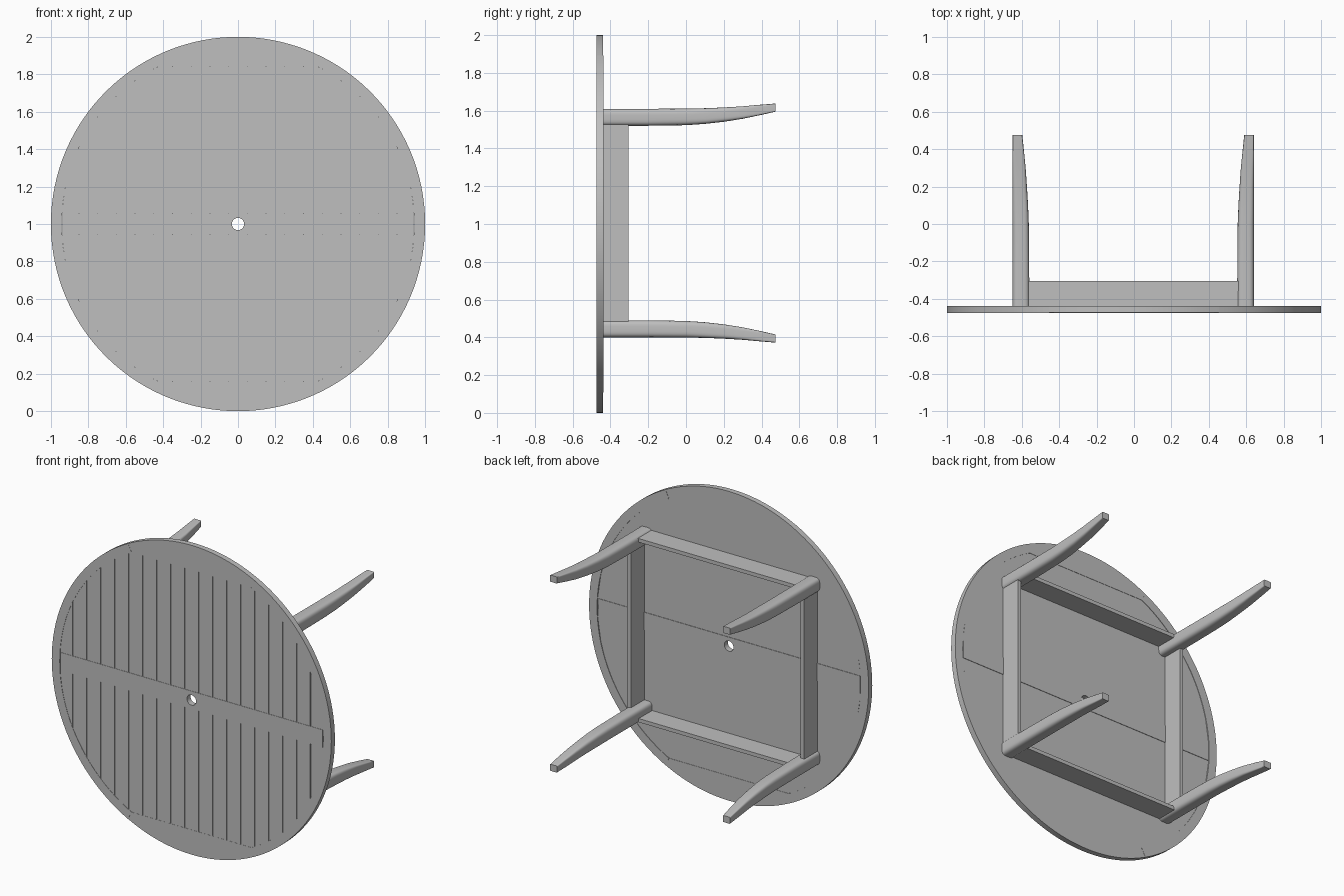
import bpy, bmesh
from math import sin, cos, pi, sqrt, asin, copysign

cube = bpy.data.objects.get("Cube")
if cube:
    bpy.data.objects.remove(cube, do_unlink=True)

grey = bpy.data.materials.new("matte_grey")
grey.use_nodes = True
COLOUR = (0.52, 0.52, 0.52, 1)
grey.diffuse_color = COLOUR
grey.node_tree.nodes["Principled BSDF"].inputs["Base Color"].default_value = COLOUR

FRONT, BACK = -0.475, -0.438      # faces of the table top
INNER, CHORD = 0.943, 0.84        # inside edge of the frame: circle cut by chords
SLAT = 0.0575                     # half width of the middle slat
MID = 1.0                         # height of the centre


def finish(obj, smooth=True):
    obj.data.materials.append(grey)
    bpy.ops.object.select_all(action='DESELECT')
    obj.select_set(True)
    bpy.context.view_layer.objects.active = obj
    if smooth:
        bpy.ops.object.shade_smooth_by_angle(angle=0.6)


def sheet(name, loops, y0, y1):
    """Flat board from (x, z) outlines; further outlines become holes."""
    curve = bpy.data.curves.new(name, 'CURVE')
    curve.dimensions, curve.fill_mode = '2D', 'BOTH'
    curve.extrude = (y1 - y0) / 2
    for loop in loops:
        spline = curve.splines.new('POLY')
        spline.points.add(len(loop) - 1)
        spline.use_cyclic_u = True
        for p, (x, z) in zip(spline.points, loop):
            p.co = (x, z, 0, 1)
    obj = bpy.data.objects.new(name, curve)
    bpy.context.collection.objects.link(obj)
    obj.location = (0, (y0 + y1) / 2, MID)
    obj.rotation_euler = (pi / 2, 0, 0)
    bpy.ops.object.select_all(action='DESELECT')
    obj.select_set(True)
    bpy.context.view_layer.objects.active = obj
    bpy.ops.object.convert(target='MESH')
    finish(bpy.context.view_layer.objects.active)


def box(name, lo, hi):
    bm = bmesh.new()
    bmesh.ops.create_cube(bm, size=1)
    for v in bm.verts:
        v.co = [(a + b) / 2 + c * (b - a) for a, b, c in zip(lo, hi, v.co)]
    mesh = bpy.data.meshes.new(name)
    bm.to_mesh(mesh)
    bm.free()
    obj = bpy.data.objects.new(name, mesh)
    bpy.context.collection.objects.link(obj)
    finish(obj, False)


def arc(r, a, b, n):
    return [(r * cos(a + (b - a) * i / n), r * sin(a + (b - a) * i / n))
            for i in range(n + 1)]


def edge(x):
    return min(CHORD, sqrt(max(INNER ** 2 - x * x, 0)))


def strip(a, b, sign, n):
    """Outline between the slat and the frame, from x = a to x = b."""
    xs = [a + (b - a) * i / n for i in range(n + 1)]
    return [(a, sign * SLAT), (b, sign * SLAT)] + [(x, sign * edge(x)) for x in reversed(xs)]


# Round frame: side arcs and top and bottom segments
corner = asin(CHORD / INNER)
for name, turn in (("left", 0), ("right", pi)):
    outline = arc(1, turn - corner, turn + corner, 44) + arc(INNER, turn + corner, turn - corner, 44)
    sheet("frame_" + name, [outline], FRONT, BACK)
for name, turn in (("top", 0), ("bottom", pi)):
    a, b = turn + corner, turn + pi - corner
    outline = arc(1, a, b, 20) + arc(INNER, b, a, 1)
    sheet("frame_" + name, [outline], FRONT + 0.001, BACK - 0.001)

# Middle slat with the round hole
half = INNER - 0.005
slat = [(-half, -SLAT), (half, -SLAT), (half, SLAT), (-half, SLAT)]
sheet("middle_slat", [slat, arc(0.033, 0, 2 * pi * 31 / 32, 31)], FRONT, BACK)

# Planks with narrow grooves over a closed backing
GAP = 0.002
limit = sqrt(INNER ** 2 - SLAT ** 2)
cuts = [-limit] + [-0.85 + 0.1 * i for i in range(18)] + [limit]
for label, sign in (("upper", 1), ("lower", -1)):
    sheet(label + "_backing", [strip(-limit, limit, sign, 80)], FRONT + 0.01, BACK - 0.003)
    for i, (a, b) in enumerate(zip(cuts, cuts[1:])):
        sheet(f"{label}_plank_{i + 1}", [strip(a + GAP, b - GAP, sign, 8)],
              FRONT + 0.002, FRONT + 0.01)

# Apron rails between the legs
RAIL_BACK = -0.305
for sx, name in ((1, "left"), (-1, "right")):
    xs = sorted((sx * 0.607, sx * 0.631))
    box(name + "_apron", (xs[0], BACK - 0.004, 0.48), (xs[1], RAIL_BACK, 1.53))
for sz, name in ((1, "top"), (-1, "bottom")):
    zs = sorted((1.005 + sz * 0.57, 1.005 + sz * 0.594))
    box(name + "_apron", (-0.565, BACK - 0.004, zs[0]), (0.56, RAIL_BACK, zs[1]))

# Curved tapering legs: y, inner x, inner and outer z offset, squareness
STATIONS = [(-0.442, 0.555, 0.515, 0.605, 3.5), (-0.2, 0.556, 0.515, 0.605, 3.5),
            (0, 0.558, 0.518, 0.606, 3.5), (0.1, 0.562, 0.525, 0.608, 4),
            (0.2, 0.568, 0.536, 0.612, 4), (0.3, 0.575, 0.552, 0.618, 5),
            (0.4, 0.585, 0.573, 0.627, 7), (0.475, 0.593, 0.590, 0.633, 10)]
SIDES = 32


def leg(name, sx, sz):
    bm = bmesh.new()
    rings = []
    for y, xi, z0, z1, power in STATIONS:
        ring = []
        for i in range(SIDES):
            t = 2 * pi * (i + 0.5) / SIDES
            u, w = [copysign(abs(c) ** (2 / power), c) for c in (cos(t), sin(t))]
            x = (xi + 0.645) / 2 + u * (0.645 - xi) / 2
            z = (z0 + z1) / 2 + w * (z1 - z0) / 2
            ring.append(bm.verts.new((sx * x - 0.004, y, 1.005 + sz * z)))
        rings.append(ring)
    for a, b in zip(rings, rings[1:]):
        for i in range(SIDES):
            j = (i + 1) % SIDES
            bm.faces.new((a[i], a[j], b[j], b[i]))
    bm.faces.new(rings[0])
    bm.faces.new(rings[-1])
    bmesh.ops.recalc_face_normals(bm, faces=bm.faces)
    mesh = bpy.data.meshes.new(name)
    bm.to_mesh(mesh)
    bm.free()
    obj = bpy.data.objects.new(name, mesh)
    bpy.context.collection.objects.link(obj)
    finish(obj)


for sx, side in ((1, "left"), (-1, "right")):
    for sz, level in ((1, "upper"), (-1, "lower")):
        leg(f"{level}_{side}_leg", sx, sz)
